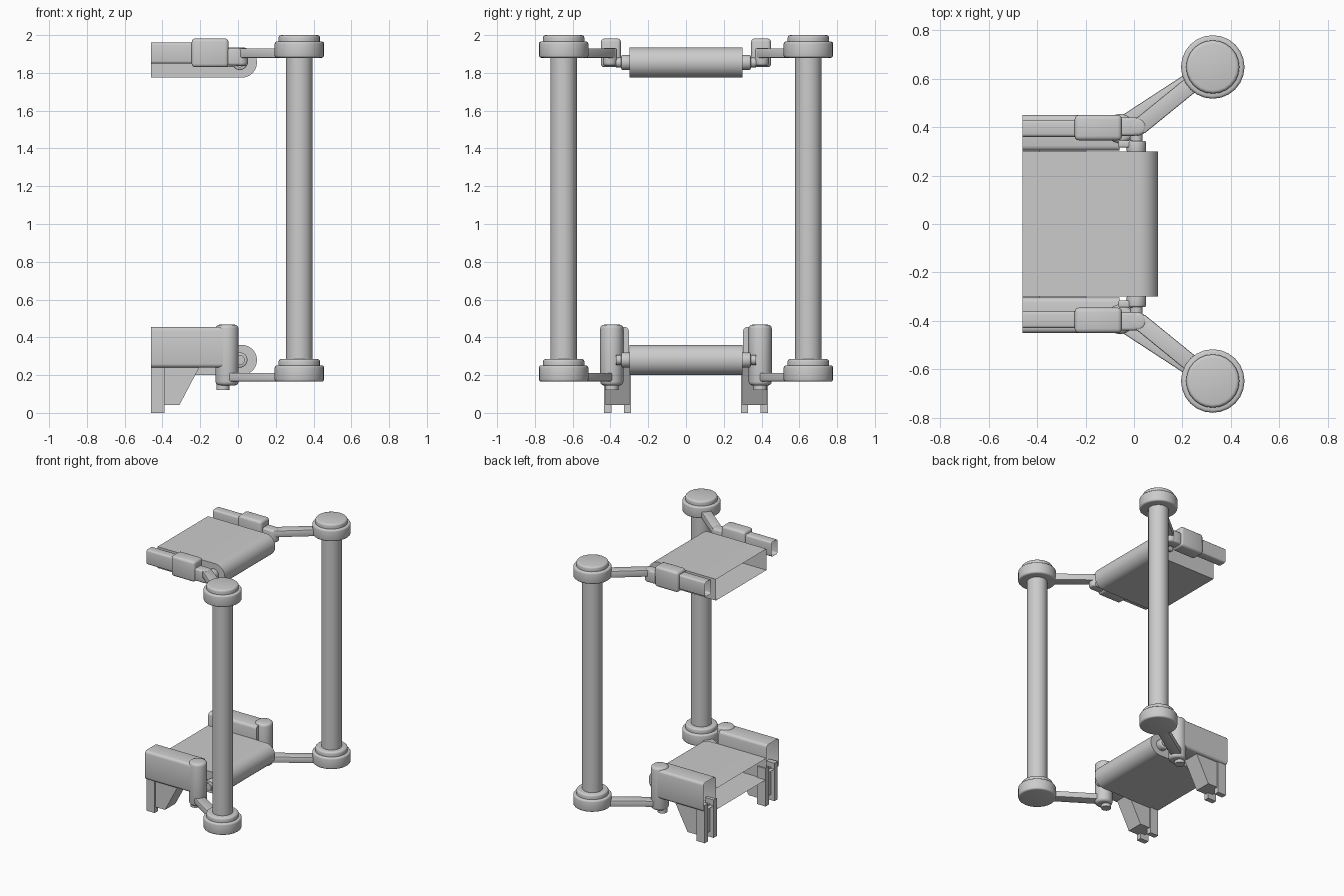
import bpy
import bmesh
from math import cos, sin, pi, atan2, hypot
from mathutils import Matrix, Vector

if "Cube" in bpy.data.objects:
    bpy.data.objects.remove(bpy.data.objects["Cube"], do_unlink=True)

grey = bpy.data.materials.new("plain grey")
grey.use_nodes = True
colour = (0.6, 0.6, 0.6, 1)
grey.diffuse_color = colour
grey.node_tree.nodes["Principled BSDF"].inputs["Base Color"].default_value = colour


def finish(name, bm, bevel=0, segments=3):
    if bevel:
        edges = [e for e in bm.edges if len(e.link_faces) == 2 and e.calc_face_angle(0) > 0.6]
        bmesh.ops.bevel(bm, geom=edges, offset=bevel, segments=segments, profile=0.5, affect="EDGES")
    mesh = bpy.data.meshes.new(name)
    bm.to_mesh(mesh)
    bm.free()
    mesh.materials.append(grey)
    ob = bpy.data.objects.new(name, mesh)
    bpy.context.collection.objects.link(ob)
    bpy.ops.object.select_all(action="DESELECT")
    ob.select_set(True)
    bpy.context.view_layer.objects.active = ob
    bpy.ops.object.shade_smooth_by_angle(angle=0.6)
    return ob


def box(name, low, high, bevel=0, open_end=False):
    """Box between two corners, optionally hollow and open towards -x."""
    low, high = Vector(low), Vector(high)
    size, mid = high - low, (low + high) / 2
    bm = bmesh.new()
    matrix = Matrix.Translation(mid) @ Matrix.Diagonal([abs(v) for v in size]).to_4x4()
    bmesh.ops.create_cube(bm, size=1, matrix=matrix)
    if bevel:
        edges = [e for e in bm.edges
                 if not open_end or abs((e.verts[0].co - e.verts[1].co).x) > 0.01]
        bmesh.ops.bevel(bm, geom=edges, offset=bevel, segments=3, profile=0.5, affect="EDGES")
    if open_end:
        bm.normal_update()
        end = [f for f in bm.faces if f.normal.x < -0.9]
        bmesh.ops.delete(bm, geom=end, context="FACES_ONLY")
    return finish(name, bm)


def cylinder(name, centre, radius, depth, axis="Z", bevel=0, sides=32):
    bm = bmesh.new()
    turn = Matrix.Rotation(pi / 2, 4, "X") if axis == "Y" else Matrix()
    bmesh.ops.create_cone(bm, cap_ends=True, segments=sides, radius1=radius, radius2=radius,
                          depth=depth, matrix=Matrix.Translation(centre) @ turn)
    return finish(name, bm, bevel)


def prism(name, profile, y0, y1, open_end=False):
    """Extrude an x-z profile along y."""
    bm = bmesh.new()
    face = bm.faces.new([bm.verts.new((x, y0, z)) for x, z in profile])
    new = bmesh.ops.extrude_face_region(bm, geom=[face])["geom"]
    bmesh.ops.translate(bm, vec=(0, y1 - y0, 0), verts=[v for v in new if isinstance(v, bmesh.types.BMVert)])
    bmesh.ops.recalc_face_normals(bm, faces=bm.faces)
    if open_end:
        end = [f for f in bm.faces if f.normal.x < -0.99]
        bmesh.ops.delete(bm, geom=end, context="FACES_ONLY")
    return finish(name, bm)


def bar(name, start, end, width, z0, z1):
    """Straight flat bar between two plan points."""
    dx, dy = end[0] - start[0], end[1] - start[1]
    place = (Matrix.Translation(((start[0] + end[0]) / 2, (start[1] + end[1]) / 2, (z0 + z1) / 2))
             @ Matrix.Rotation(atan2(dy, dx), 4, "Z")
             @ Matrix.Diagonal((hypot(dx, dy), width, z1 - z0, 1)))
    bm = bmesh.new()
    bmesh.ops.create_cube(bm, size=1, matrix=place)
    return finish(name, bm, 0.006, 2)


# Flat panels with a round nose, hollow at the back end
for level, z in (("lower", 0.28), ("upper", 1.855)):
    nose = [(0.02 + 0.08 * cos(a), z + 0.08 * sin(a))
            for a in [-pi / 2 + pi * i / 20 for i in range(21)]]
    prism(level + "_panel", [(-0.46, z - 0.08)] + nose + [(-0.46, z + 0.08)], -0.3, 0.3, True)

POST = (0.325, 0.648)
for side, s in (("left", 1), ("right", -1)):
    px, py = POST[0], POST[1] * s

    # Upright post and its stepped end caps
    cylinder(side + "_post", (px, py, 1.08), 0.07, 1.66)
    for level, z in (("lower", 0.165), ("upper", 1.88)):
        cylinder(f"{side}_{level}_cap", (px, py, z + 0.043), 0.131, 0.086, bevel=0.012, sides=24)
        cylinder(f"{side}_{level}_cap_step", (px, py, z + 0.085), 0.11, 0.07, bevel=0.014, sides=24)

    # Nose hubs on both panels
    for level, z in (("lower", 0.28), ("upper", 1.855)):
        cylinder(f"{side}_{level}_hub", (0.01, 0.318 * s, z), 0.04, 0.05, "Y", 0.008)
        cylinder(f"{side}_{level}_pin", (0.01, 0.335 * s, z), 0.026, 0.07, "Y")
        box(f"{side}_{level}_hub_link", (-0.065, 0.315 * s, z - 0.025),
            (0.01, 0.345 * s, z + 0.025), 0.008)

    # Upper arm, knuckle, sliding sleeve and hollow rail
    bar(side + "_upper_arm", (0.02, 0.4 * s), (px, py), 0.07, 1.88, 1.93)
    cylinder(side + "_upper_knuckle", (0.015, 0.402 * s, 1.885), 0.038, 0.095, bevel=0.015)
    box(side + "_knuckle_block", (-0.06, 0.364 * s, 1.84), (0.015, 0.44 * s, 1.932), 0.012)
    box(side + "_sleeve", (-0.245, 0.345 * s, 1.83), (-0.05, 0.45 * s, 1.982), 0.018)
    box(side + "_upper_rail", (-0.46, 0.36 * s, 1.85), (-0.2, 0.43 * s, 1.96), 0.012, True)

    # Lower arm with its upright hinge and bolt
    bar(side + "_lower_arm", (-0.055, 0.4 * s), (px, py), 0.075, 0.167, 0.212)
    cylinder(side + "_hinge", (-0.058, 0.393 * s, 0.306), 0.061, 0.322, bevel=0.02)
    cylinder(side + "_hinge_bolt", (-0.08, 0.393 * s, 0.14), 0.035, 0.035, sides=16)

    # Lower hollow rail and the bracket legs beneath it
    box(side + "_lower_rail", (-0.46, 0.303 * s, 0.24), (-0.06, 0.45 * s, 0.455), 0.02, True)
    for part, y0, y1 in (("inner", 0.29, 0.328), ("outer", 0.395, 0.434)):
        box(f"{side}_{part}_leg", (-0.46, y0 * s, 0), (-0.39, y1 * s, 0.285))
    web = [(-0.43, 0.042), (-0.31, 0.042), (-0.2, 0.25), (-0.43, 0.25)]
    prism(side + "_leg_web", web, 0.3 * s, 0.425 * s)
